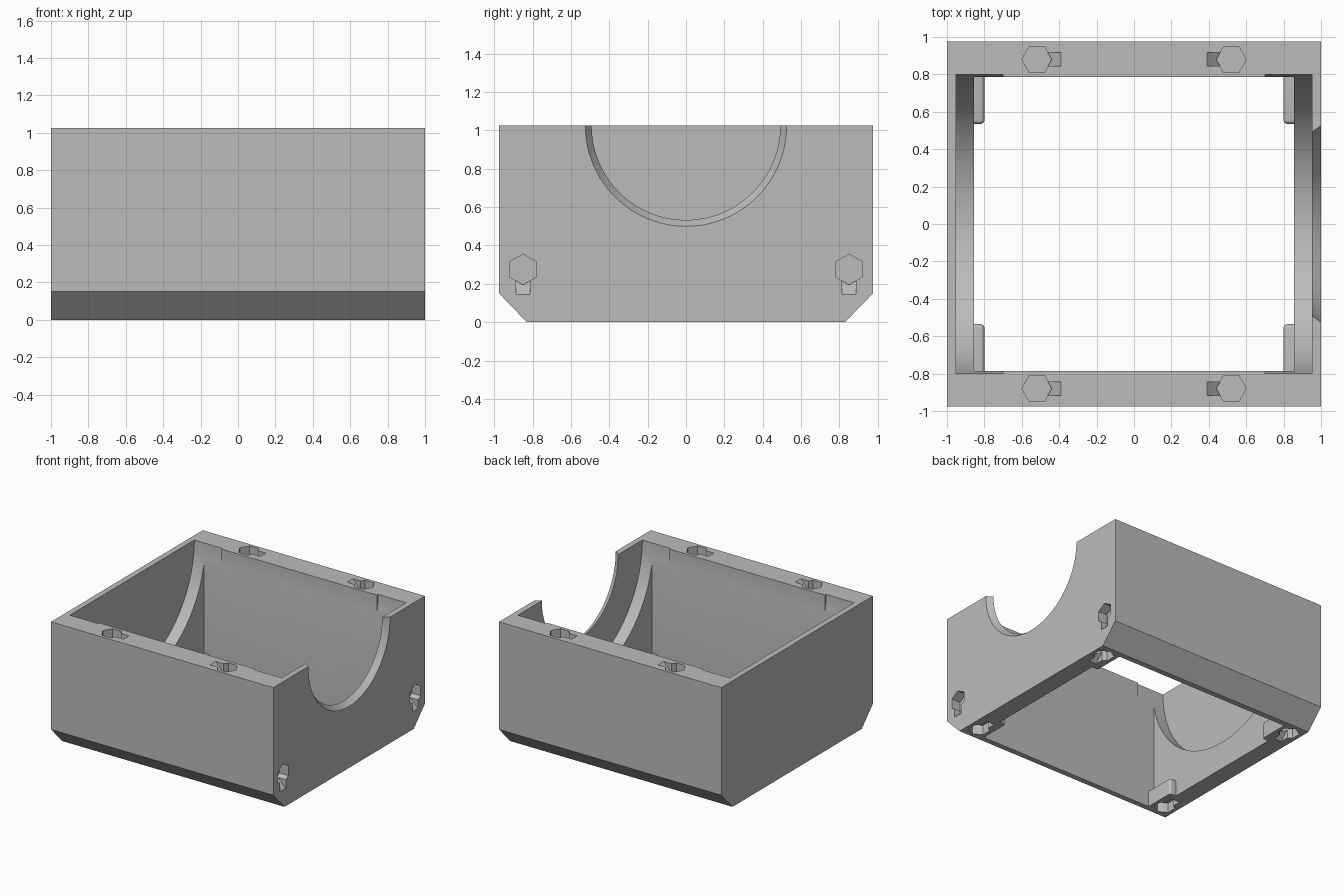
import bpy, bmesh, math
from mathutils import Vector, Matrix

cube = bpy.data.objects.get("Cube")
if cube:
    bpy.data.objects.remove(cube, do_unlink=True)

TOP = 1.025          # height of the open rim
HALF_Y = 0.975       # half depth of the housing

grey = bpy.data.materials.new("plain grey")
grey.use_nodes = True
grey.diffuse_color = (0.5, 0.5, 0.5, 1)
grey.node_tree.nodes["Principled BSDF"].inputs["Base Color"].default_value = (0.5, 0.5, 0.5, 1)


def finish(name, bm):
    bmesh.ops.recalc_face_normals(bm, faces=bm.faces)
    mesh = bpy.data.meshes.new(name)
    bm.to_mesh(mesh)
    bm.free()
    mesh.materials.append(grey)
    obj = bpy.data.objects.new(name, mesh)
    bpy.context.collection.objects.link(obj)
    return obj


def prism(name, points, direction):
    """Extrude a flat polygon along a direction."""
    bm = bmesh.new()
    face = bm.faces.new([bm.verts.new(p) for p in points])
    ext = bmesh.ops.extrude_face_region(bm, geom=[face])
    verts = [v for v in ext["geom"] if isinstance(v, bmesh.types.BMVert)]
    bmesh.ops.translate(bm, verts=verts, vec=direction)
    return finish(name, bm)


def box(name, lo, hi, bevel=0):
    lo, hi = Vector(lo), Vector(hi)
    bm = bmesh.new()
    bmesh.ops.create_cube(bm, size=1)
    bmesh.ops.scale(bm, vec=hi - lo, verts=bm.verts)
    bmesh.ops.translate(bm, vec=(lo + hi) / 2, verts=bm.verts)
    if bevel:
        edges = [e for e in bm.edges if max(v.co.z for v in e.verts) > lo.z + 0.01]
        bmesh.ops.bevel(bm, geom=edges, offset=bevel, segments=4, profile=0.5, affect='EDGES')
    return finish(name, bm)


def round_cut(name, x0, x1, r0, r1):
    """Round cutter along x, centred on the rim height."""
    bm = bmesh.new()
    bmesh.ops.create_cone(bm, cap_ends=True, segments=96, radius1=r0, radius2=r1, depth=x1 - x0)
    bmesh.ops.transform(bm, verts=bm.verts, matrix=Matrix.Translation(((x0 + x1) / 2, 0, TOP))
                        @ Matrix.Rotation(math.pi / 2, 4, 'Y'))
    return finish(name, bm)


def combine(target, tool, operation):
    mod = target.modifiers.new("combine", 'BOOLEAN')
    mod.object, mod.operation, mod.solver = tool, operation, 'EXACT'
    bpy.context.view_layer.objects.active = target
    bpy.ops.object.modifier_apply(modifier=mod.name)
    bpy.data.objects.remove(tool, do_unlink=True)


def key_pocket(target, centre, normal, slot):
    """Hexagonal pocket with a ramped slot leading into it."""
    c, n, s = Vector(centre), Vector(normal), Vector(slot)
    t = n.cross(s)
    r, depth, lift = 0.08, 0.08, 0.02
    ring = [c + n * lift + s * r * math.cos(k * math.pi / 3) + t * r * math.sin(k * math.pi / 3)
            for k in range(6)]
    combine(target, prism("hex_cut", ring, -n * (depth + lift)), 'DIFFERENCE')
    side = [(0.03, lift), (0.13 + lift, lift), (0.06, -0.07), (0.03, -0.07)]
    ramp = [c + s * a + n * b - t * 0.036 for a, b in side]
    combine(target, prism("ramp_cut", ramp, t * 0.072), 'DIFFERENCE')


# Outer block with chamfered lower front and back edges
half = [(0.83, 0), (HALF_Y, 0.15), (HALF_Y, TOP)]
outline = half + [(-y, z) for y, z in reversed(half)]
housing = prism("housing", [(-1, y, z) for y, z in outline], (2, 0, 0))

# Open shaft through the middle
combine(housing, box("shaft_cut", (-0.855, -0.785, -0.5), (0.855, 0.785, 2)), 'DIFFERENCE')

# Rounded corner feet inside the lower opening
for sx in (-1, 1):
    for sy in (-1, 1):
        xs, ys = sorted((sx * 0.8, sx * 0.92)), sorted((sy * 0.535, sy * 0.82))
        foot = box("corner_foot", (xs[0], ys[0], 0), (xs[1], ys[1], 0.14), 0.02)
        combine(housing, foot, 'UNION')

# Round seats in both end walls, and the flared opening on the left end
for x0, x1 in ((-0.953, -0.7), (0.7, 0.953)):
    combine(housing, round_cut("seat_cut", x0, x1, 0.8, 0.8), 'DIFFERENCE')
combine(housing, round_cut("opening_cut", 0.94, 1.05, 0.483, 0.56), 'DIFFERENCE')

# Fastener pockets on the rim, the underside and the open end
for sy in (-1, 1):
    for sx in (-1, 1):
        key_pocket(housing, (sx * 0.52, sy * 0.88, TOP), (0, 0, 1), (-sx, 0, 0))
        key_pocket(housing, (sx * 0.9, sy * 0.72, 0), (0, 0, -1), (0, -sy, 0))
    key_pocket(housing, (1, sy * 0.85, 0.275), (1, 0, 0), (0, 0, -1))

# Smooth the curved seats, keep the edges crisp
bpy.ops.object.select_all(action='DESELECT')
housing.select_set(True)
bpy.context.view_layer.objects.active = housing
bpy.ops.object.shade_smooth_by_angle(angle=math.radians(30))
